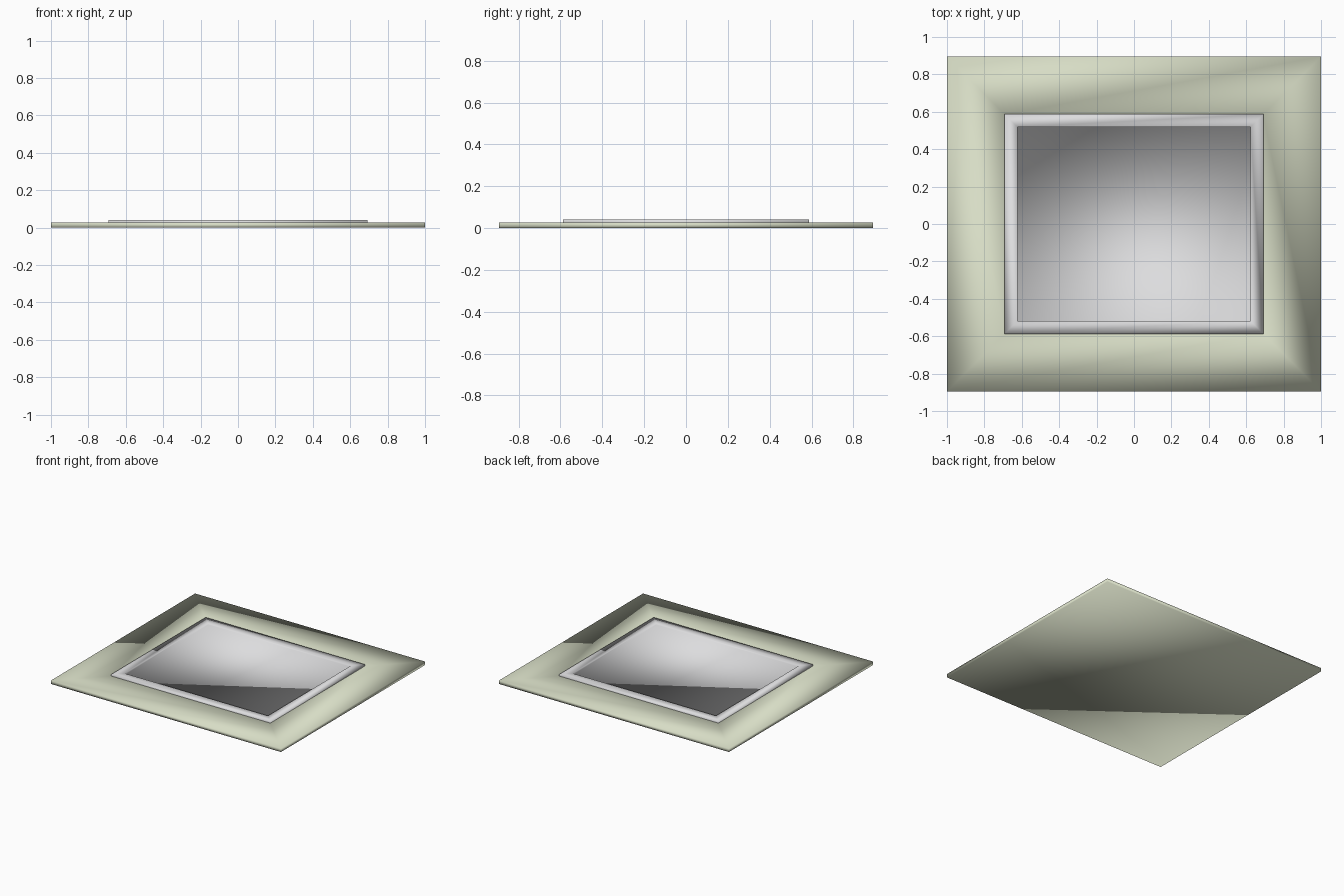
import bpy, bmesh

if "Cube" in bpy.data.objects:
    bpy.data.objects.remove(bpy.data.objects["Cube"])

def material(name, rgb):
    m = bpy.data.materials.new(name)
    m.diffuse_color = (*rgb, 1)
    m.use_nodes = True
    m.node_tree.nodes["Principled BSDF"].inputs["Base Color"].default_value = m.diffuse_color
    return m

PALE = material("pale green", (0.68, 0.72, 0.56))
GREY = material("light grey", (0.72, 0.72, 0.73))

def stepped(name, rings, mat):
    """Skin a stack of rectangles (half x, half y, z), capped at both ends."""
    bm = bmesh.new()
    loops = [[bm.verts.new((sx * x, sy * y, z))
              for sx, sy in ((-1, -1), (1, -1), (1, 1), (-1, 1))]
             for x, y, z in rings]
    for a, b in zip(loops, loops[1:]):
        for i in range(4):
            j = (i + 1) % 4
            bm.faces.new((a[i], a[j], b[j], b[i]))
    bm.faces.new(loops[0][::-1])
    bm.faces.new(loops[-1])
    for f in bm.faces:
        f.smooth = True
    me = bpy.data.meshes.new(name)
    bm.to_mesh(me)
    bm.free()
    me.materials.append(mat)
    ob = bpy.data.objects.new(name, me)
    bpy.context.collection.objects.link(ob)
    return ob

# thin base plate, hollowed under the tray so the floor can sit low
stepped("base_plate", [(1, 0.895, 0), (1, 0.895, 0.027),
                       (0.69, 0.585, 0.027), (0.69, 0.585, 0.012)], PALE)

# raised rim with a recessed floor
stepped("rim_and_panel", [(0.692, 0.587, 0.014), (0.692, 0.587, 0.04),
                          (0.623, 0.518, 0.04), (0.623, 0.518, 0.027)], GREY)
